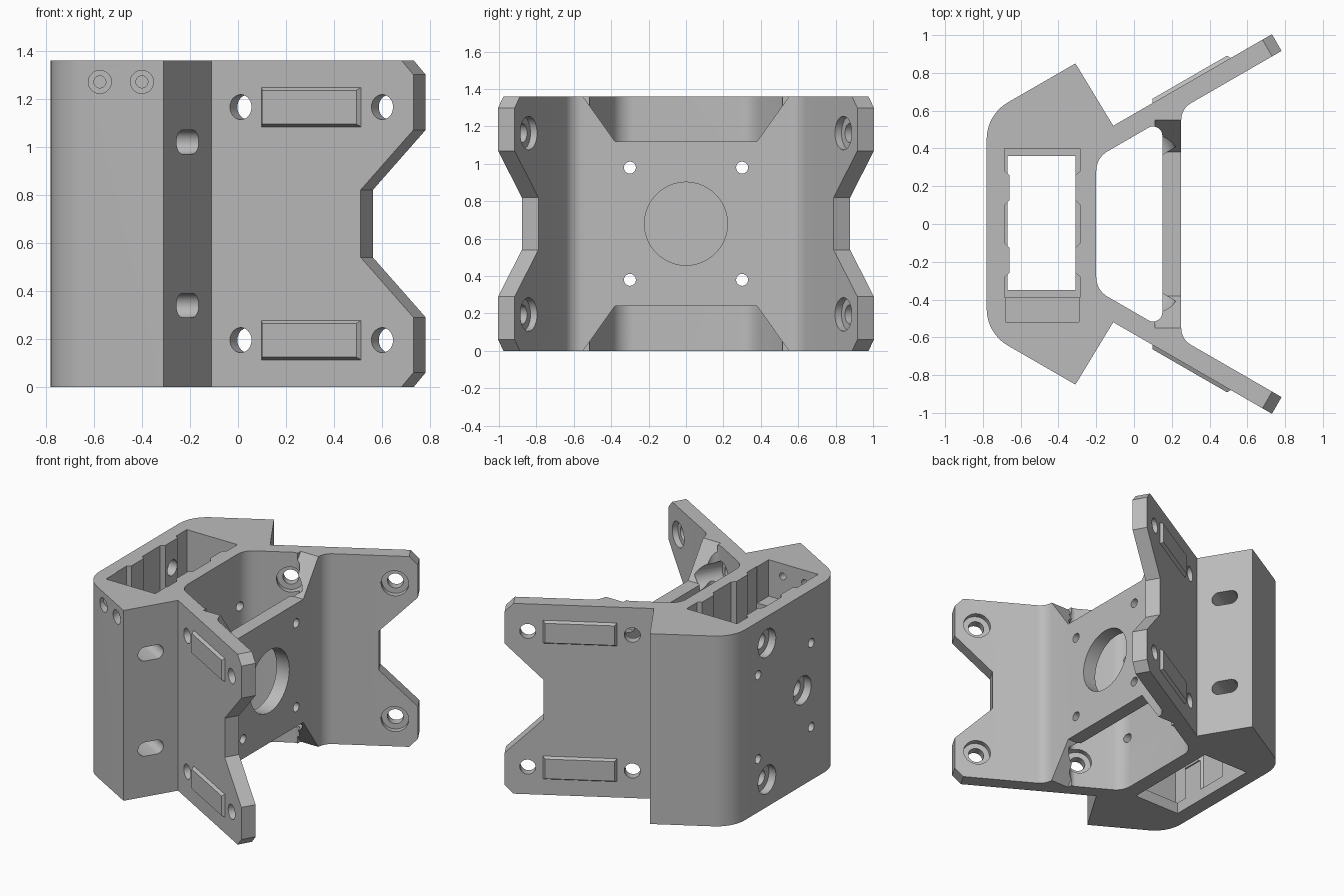
import bpy, bmesh, math
from mathutils import Vector as V

if "Cube" in bpy.data.objects:
    bpy.data.objects.remove(bpy.data.objects["Cube"])

H = 1.36
X, Y, Z = V((1, 0, 0)), V((0, 1, 0)), V((0, 0, 1))
C, S = math.cos(math.pi / 6), 0.5

grey = bpy.data.materials.new("grey")
grey.use_nodes = True
grey.diffuse_color = (0.5, 0.5, 0.5, 1)
grey.node_tree.nodes["Principled BSDF"].inputs["Base Color"].default_value = grey.diffuse_color


def prism(name, pts, depth, origin, u, v, w, inset=0):
    """Extrude a 2D outline given in axes u, v along w; inset tapers the far end."""
    bm = bmesh.new()
    mid_a = sum(p[0] for p in pts) / len(pts)
    mid_b = sum(p[1] for p in pts) / len(pts)
    shift = lambda a, m: a - math.copysign(inset, a - m)
    near = [bm.verts.new(origin + u * a + v * b) for a, b in pts]
    far = [bm.verts.new(origin + u * shift(a, mid_a) + v * shift(b, mid_b) + w * depth)
           for a, b in pts]
    bm.faces.new(near)
    bm.faces.new(far)
    n = len(pts)
    for i in range(n):
        j = (i + 1) % n
        bm.faces.new((near[i], near[j], far[j], far[i]))
    bmesh.ops.recalc_face_normals(bm, faces=bm.faces)
    mesh = bpy.data.meshes.new(name)
    bm.to_mesh(mesh)
    bm.free()
    mesh.materials.append(grey)
    ob = bpy.data.objects.new(name, mesh)
    bpy.context.collection.objects.link(ob)
    return ob


def fillet(pts):
    """Round corners given as (x, y, tangent length)."""
    out = []
    for i, (x, y, t) in enumerate(pts):
        p = V((x, y))
        if not t:
            out.append((x, y))
            continue
        a = (V(pts[i - 1][:2]) - p).normalized()
        b = (V(pts[(i + 1) % len(pts)][:2]) - p).normalized()
        half = a.angle(b) / 2
        r = t * math.tan(half)
        centre = p + (a + b).normalized() * (t / math.cos(half))
        d0, d1 = p + a * t - centre, p + b * t - centre
        sweep = d0.angle(d1)
        for k in range(11):
            f = k / 10
            q = centre + (d0 * math.sin((1 - f) * sweep) + d1 * math.sin(f * sweep)) / math.sin(sweep)
            out.append((q.x, q.y))
    return out


def circle(r, n=32, stretch=0):
    """Circle, or a stadium when stretched."""
    pts = []
    for i in range(n):
        a = 2 * math.pi * (i + 0.5) / n
        pts.append((r * math.cos(a) + math.copysign(stretch, math.cos(a)), r * math.sin(a)))
    return pts


def rect(x0, x1, y0, y1):
    return [(x0, y0), (x1, y0), (x1, y1), (x0, y1)]


def cut(body, cutter):
    cutter.hide_render = True
    mod = body.modifiers.new("cut", 'BOOLEAN')
    mod.operation, mod.solver, mod.object = 'DIFFERENCE', 'EXACT', cutter
    bpy.context.view_layer.objects.active = body
    bpy.ops.object.modifier_apply(modifier=mod.name)
    bpy.data.objects.remove(cutter)


# Bracket body: mirrored plan outline, extruded upward
half = [(0.25, 0.61, 0.06), (0.85, 0.956, 0), (0.80, 1.045, 0), (-0.11, 0.52, 0),
        (-0.31, 0.85, 0), (-0.78, 0.579, 0.13)]
plan = half + [(x, -y, t) for x, y, t in reversed(half)]
bracket = prism("bracket_body", fillet(plan), H, V((0, 0, 0)), X, Y, Z)

# Open channel between the motor plate and the block
channel = [(-0.2, 0.35, 0.07), (0.15, 0.552, 0.085), (0.15, -0.552, 0.085), (-0.2, -0.35, 0.07)]
cut(bracket, prism("channel", fillet(channel), 2, V((0, 0, -0.3)), X, Y, Z))

# Trapezoid notches at the top and bottom of the plate
for z, edge in ((1.12, H + 0.02), (0.24, -0.02)):
    notch = [(-0.38, z), (0.38, z), (0.565, edge), (-0.565, edge)]
    cut(bracket, prism("notch", notch, 0.19, V((0.11, 0, 0)), Y, Z, X))

# Ribbed cavity with a narrower bottom opening and a wide upper shelf
side = [(-0.285, 0.40), (-0.285, 0.28), (-0.31, 0.26), (-0.31, 0.125), (-0.285, 0.10),
        (-0.285, -0.10), (-0.31, -0.125), (-0.31, -0.26), (-0.285, -0.28), (-0.285, -0.39)]
ribbed = side + [(-0.97 - x, y) for x, y in reversed(side)]
cut(bracket, prism("cavity", ribbed, 2, V((0, 0, 0.08)), X, Y, Z))
cut(bracket, prism("opening", rect(-0.67, -0.31, -0.35, 0.36), 0.5, V((0, 0, -0.2)), X, Y, Z))
cut(bracket, prism("shelf", rect(-0.68, -0.29, -0.52, -0.3), 1, V((0, 0, 1.1)), X, Y, Z))

# Motor plate: centre bore and four bolt holes through plate and block
cut(bracket, prism("bore", circle(0.222, 64), 0.25, V((0.05, 0, 0.68)), Y, Z, X))
for y in (-0.3, 0.3):
    for z in (0.38, 0.98):
        cut(bracket, prism("bolt", circle(0.032, 24), 2, V((-1, y, z)), Y, Z, X))

# Counterbored holes in the rear wall
for y, z in ((0.2, 1.17), (0.2, 0.195), (-0.2, 0.68)):
    cut(bracket, prism("bolt", circle(0.055), 0.5, V((-1, y, z)), Y, Z, X))
    cut(bracket, prism("head", circle(0.1), 0.275, V((-1, y, z)), Y, Z, X))

# Two small counterbored holes through the front flank
for x in (-0.575, -0.4):
    cut(bracket, prism("bolt", circle(0.025, 24), 0.6, V((x, -1, 1.27)), X, Z, Y))
    cut(bracket, prism("head", circle(0.048), 0.37, V((x, -1, 1.27)), X, Z, Y))

pads = []
for sy in (1, -1):
    along = V((C, S * sy, 0))
    inward = V((S, -C * sy, 0))
    root = V((-0.11, 0.52 * sy, 0))

    # Wing end: chamfered tips and a central cutout
    tip = [(0.893, H + 0.02), (0.97, 1.30), (0.97, 1.07), (0.716, 0.82)]
    tip = tip + [(s, H - z) for s, z in reversed(tip)] + [(1.3, -0.02), (1.3, H + 0.02)]
    cut(bracket, prism("wing_tip", tip, 0.4, root - inward * 0.15, along, Z, inward))

    # Wing bolt holes with counterbores on the inner side
    for s in (0.14, 0.82):
        for z in (0.195, 1.165):
            p = root + along * s + Z * z
            cut(bracket, prism("bolt", circle(0.052), 0.25, p - inward * 0.05, along, Z, inward))
            cut(bracket, prism("head", circle(0.09), 0.2, p + inward * 0.062, along, Z, inward))

    # Raised tapered pads on the outer side of the wing
    for z in (0.195, 1.165):
        pad = prism("wing_pad", rect(0.235, 0.725, z - 0.088, z + 0.088), 0.03,
                    root + inward * 0.01, along, Z, -inward, 0.018)
        pads.append(pad)

    # Slots in the slanted flank of the block
    t = V((S, -C * sy, 0))
    into = V((-C, -S * sy, 0))
    for z in (0.34, 1.02):
        cut(bracket, prism("slot", circle(0.05, 32, 0.04), 0.27,
                           V((-0.21, 0.685 * sy, z)) - into * 0.05, t, Z, into))

# Smooth the rounded faces, keep edges sharp
bpy.ops.object.select_all(action='DESELECT')
bracket.select_set(True)
bpy.context.view_layer.objects.active = bracket
bpy.ops.object.shade_smooth_by_angle(angle=math.radians(25))
